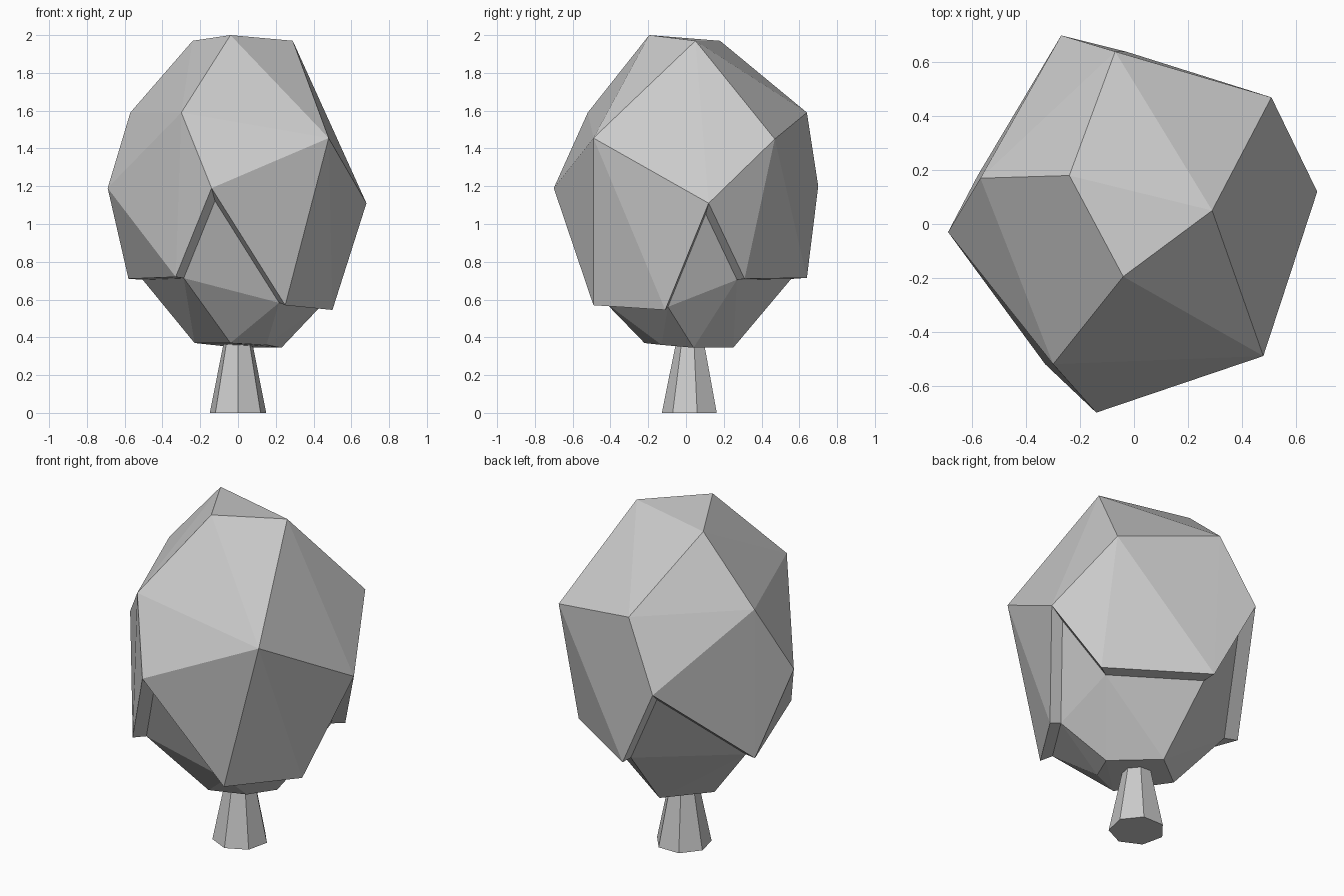
import bpy, bmesh
from mathutils import Vector, Matrix

cube = bpy.data.objects.get("Cube")
if cube:
    bpy.data.objects.remove(cube, do_unlink=True)

grey = bpy.data.materials.new("light_grey")
grey.use_nodes = True
colour = (0.6, 0.6, 0.6, 1)
grey.diffuse_color = colour
grey.node_tree.nodes["Principled BSDF"].inputs["Base Color"].default_value = colour


def make_object(name, bm):
    bmesh.ops.recalc_face_normals(bm, faces=bm.faces)
    mesh = bpy.data.meshes.new(name)
    bm.to_mesh(mesh)
    bm.free()
    mesh.materials.append(grey)
    obj = bpy.data.objects.new(name, mesh)
    bpy.context.collection.objects.link(obj)
    return obj


def hull(points):
    bm = bmesh.new()
    for p in points:
        bm.verts.new(p)
    bmesh.ops.convex_hull(bm, input=bm.verts[:])
    loose = [v for v in bm.verts if not v.link_faces]
    bmesh.ops.delete(bm, geom=loose, context='VERTS')
    return bm


def shrink(p):
    # inner surface lies at a fixed fraction of the outer shell
    centre = Vector((0, 0, 0.67))
    return centre + (Vector(p) - centre) * 0.87


# faceted crown corners, from the top down
crown = [
    (-.04, -.195, 2), (-.24, .18, 1.97), (.29, .05, 1.97),
    (-.57, .17, 1.59), (-.3, -.52, 1.59), (-.07, .64, 1.59),
    (.48, -.49, 1.455), (.51, .47, 1.45),
    (-.14, -.7, 1.19), (-.69, -.03, 1.19), (.68, .12, 1.11), (-.27, .7, 1.2),
]
# lower edge of the three hanging panels
panels = [
    [(-.58, .18, .71), (-.33, -.52, .72)],
    [(.25, -.49, .57), (.5, -.11, .545)],
    [(.49, .31, .71), (-.03, .64, .715)],
]
tips = [p for pair in panels for p in pair]


def panel_of(vert):
    for i, pair in enumerate(panels):
        if any((vert.co - Vector(p)).length < 0.001 for p in pair):
            return i
    return None


# outer foliage shell, open between the hanging panels
bm = hull(crown + tips)
gaps = [f for f in bm.faces
        if len({panel_of(v) for v in f.verts} - {None}) > 1]
bmesh.ops.delete(bm, geom=gaps, context='FACES')
rim = [e for e in bm.edges if e.is_boundary]
new = bmesh.ops.extrude_edge_only(bm, edges=rim)["geom"]
for v in new:
    if isinstance(v, bmesh.types.BMVert):
        v.co = shrink(v.co)
make_object("foliage_shell", bm)

# inner foliage body narrowing to a small five-sided underside
underside = [(-.04, -.22, .37), (.15, -.13, .36), (.23, .04, .345),
             (0, .25, .345), (-.23, .06, .37)]
make_object("foliage_core", hull([shrink(p) for p in crown + tips] + underside))

# tapered seven-sided trunk
bm = bmesh.new()
height = 0.42
bmesh.ops.create_cone(bm, cap_ends=True, segments=7, radius1=0.153, radius2=0.068,
                      depth=height, matrix=Matrix.Translation((0, 0, height / 2)))
low = min((v for v in bm.verts if v.co.z < 0.01), key=lambda v: v.co.y)
turn = Vector((0, -1)).angle_signed(low.co.xy)
bmesh.ops.rotate(bm, verts=bm.verts, matrix=Matrix.Rotation(turn, 3, 'Z'))
bmesh.ops.translate(bm, verts=bm.verts, vec=(0, 0.025, 0))
make_object("trunk", bm)
